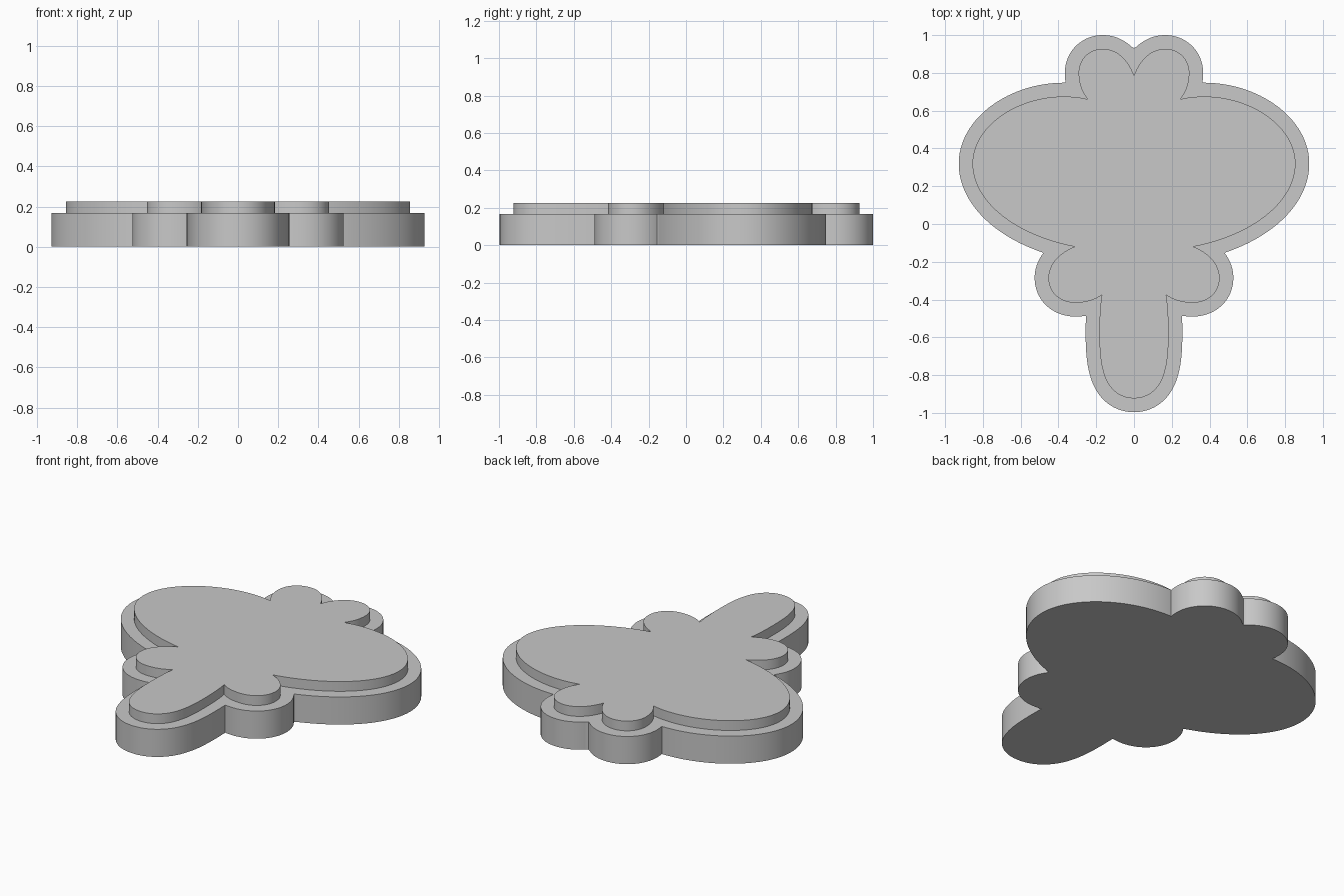
import bpy
import bmesh
from mathutils import Vector
from mathutils.geometry import interpolate_bezier

if "Cube" in bpy.data.objects:
    bpy.data.objects.remove(bpy.data.objects["Cube"])

BASE_TOP, PLATE_TOP, RIM = 0.167, 0.226, 0.073
START = (0, 0.785)

# Half outline of the raised plate: handle, handle, end point
HEAD = [((0.03, 0.87), (0.09, 0.927), (0.165, 0.927)),
        ((0.24, 0.927), (0.293, 0.87), (0.293, 0.8)),
        ((0.293, 0.74), (0.275, 0.7), (0.245, 0.66))]
WING = [((0.28, 0.67), (0.33, 0.675), (0.37, 0.675)),
        ((0.63, 0.675), (0.855, 0.51), (0.855, 0.32)),
        ((0.855, 0.12), (0.63, -0.06), (0.315, -0.12))]
LOBE = [((0.39, -0.15), (0.453, -0.21), (0.453, -0.285)),
        ((0.453, -0.365), (0.39, -0.417), (0.31, -0.417)),
        ((0.26, -0.417), (0.21, -0.405), (0.17, -0.375))]
TAIL = [((0.18, -0.43), (0.183, -0.5), (0.183, -0.58)),
        ((0.183, -0.66), (0.178, -0.73), (0.163, -0.78)),
        ((0.14, -0.87), (0.08, -0.923), (0, -0.923))]


def vec(p):
    return Vector((p[0], p[1], 0))


def sample(segments):
    """Join the curve segments into one polyline."""
    points = [vec(START)]
    for h1, h2, end in segments:
        points += interpolate_bezier(points[-1], vec(h1), vec(h2), vec(end), 40)[1:]
    return points


def flip(p):
    return Vector((-p.x, p.y, 0))


def mirrored(half):
    """Close a half outline across x = 0."""
    half[0].x = half[-1].x = 0
    return half + [flip(p) for p in reversed(half[1:-1])]


def widen(half, distance):
    """Offset a half outline outward, dropping points inside other lobes."""
    everything = half + [flip(p) for p in half]
    result = []
    for a, b in zip(half, half[1:]):
        d = (b - a).normalized()
        p = (a + b) / 2 + Vector((-d.y, d.x, 0)) * distance
        if p.x >= 0 and min((p - q).length for q in everything) > distance - 0.0005:
            result.append(p)
    return result


def slab(name, outline, bottom, top, material):
    """Extrude a closed outline between two heights."""
    bm = bmesh.new()
    face = bm.faces.new([bm.verts.new((p.x, p.y, bottom)) for p in outline])
    extruded = bmesh.ops.extrude_face_region(bm, geom=[face], use_keep_orig=True)
    moved = [g for g in extruded["geom"] if isinstance(g, bmesh.types.BMVert)]
    bmesh.ops.translate(bm, verts=moved, vec=(0, 0, top - bottom))
    bmesh.ops.recalc_face_normals(bm, faces=bm.faces)
    mesh = bpy.data.meshes.new(name)
    bm.to_mesh(mesh)
    bm.free()
    mesh.materials.append(material)
    obj = bpy.data.objects.new(name, mesh)
    bpy.context.collection.objects.link(obj)
    bpy.ops.object.select_all(action="DESELECT")
    obj.select_set(True)
    bpy.context.view_layer.objects.active = obj
    bpy.ops.object.shade_smooth_by_angle(angle=0.5)
    return obj


# Single plain grey
grey = bpy.data.materials.new("light_grey")
grey.use_nodes = True
colour = (0.58, 0.58, 0.58, 1)
grey.diffuse_color = colour
grey.node_tree.nodes["Principled BSDF"].inputs["Base Color"].default_value = colour

# Thick base with a rim, and the raised plate on it
half_outline = sample(HEAD + WING + LOBE + TAIL)
slab("base", mirrored(widen(half_outline, RIM)), 0, BASE_TOP, grey)
slab("raised_plate", mirrored(half_outline), BASE_TOP, PLATE_TOP, grey)
